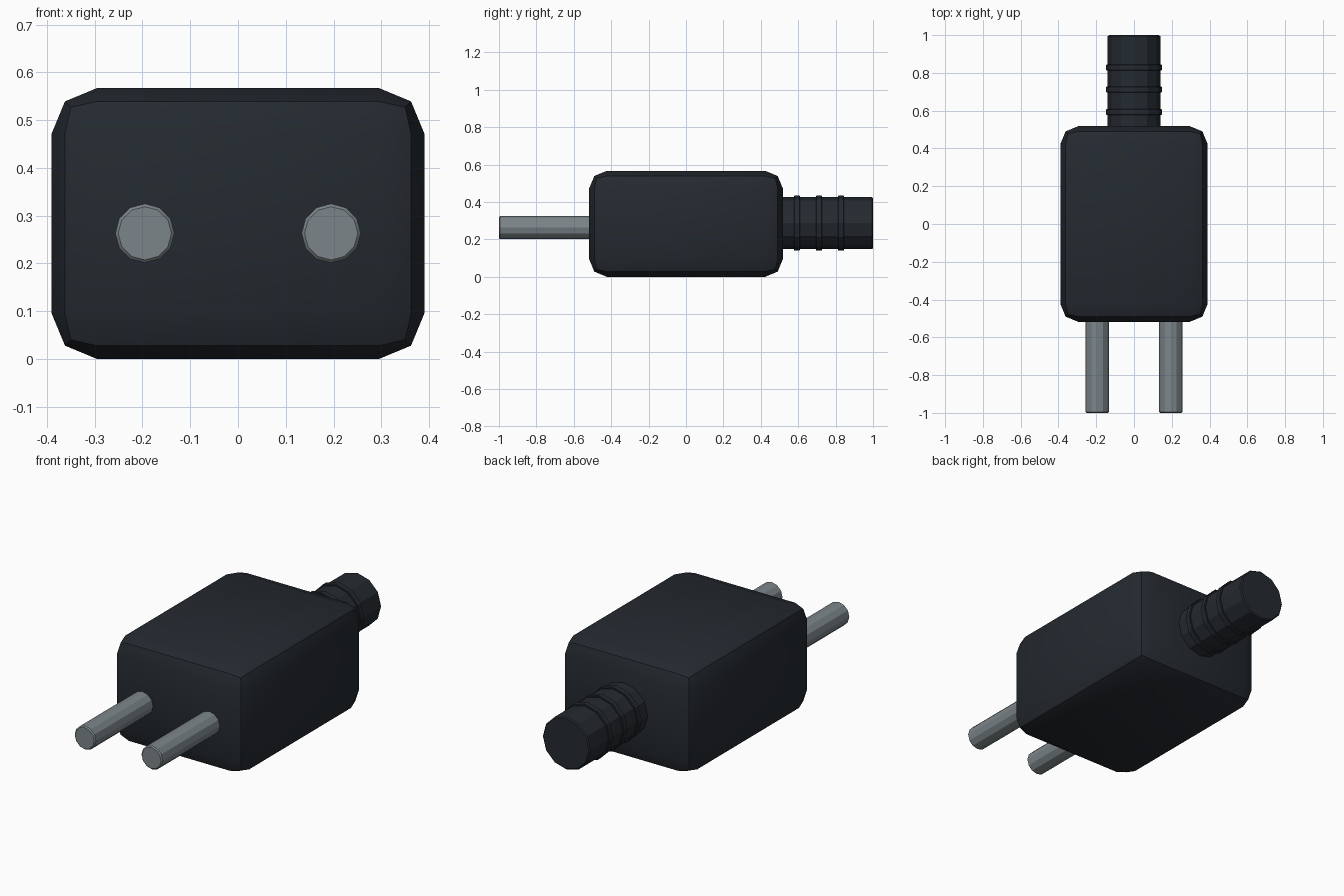
import bpy
from math import radians

if "Cube" in bpy.data.objects:
    bpy.data.objects.remove(bpy.data.objects["Cube"])


def material(name, color):
    m = bpy.data.materials.new(name)
    m.diffuse_color = color
    m.use_nodes = True
    m.node_tree.nodes["Principled BSDF"].inputs["Base Color"].default_value = m.diffuse_color
    return m


BLACK = material("dark_plastic", (0.018, 0.023, 0.030, 1))
METAL = material("grey_metal", (0.20, 0.235, 0.25, 1))


def finish(obj, name, mat, bevel, segments=1):
    """Name, colour, bevel and shade a part."""
    obj.name = name
    obj.data.materials.append(mat)
    bpy.ops.object.transform_apply(location=False, rotation=True, scale=True)
    mod = obj.modifiers.new("bevel", "BEVEL")
    mod.width = bevel
    mod.segments = segments
    mod.limit_method = 'ANGLE'
    mod.angle_limit = radians(40)
    bpy.ops.object.modifier_apply(modifier=mod.name)
    bpy.ops.object.shade_smooth_by_angle(angle=radians(29))
    return obj


def rod(name, x, z, y0, y1, radius, mat, bevel):
    """Twelve-sided cylinder running along y."""
    bpy.ops.mesh.primitive_cylinder_add(
        vertices=12, radius=radius, depth=y1 - y0,
        location=(x, (y0 + y1) / 2, z), rotation=(radians(90), 0, 0))
    return finish(bpy.context.object, name, mat, bevel)


# Plug housing
bpy.ops.mesh.primitive_cube_add(size=1, location=(0, 0, 0.2835))
body = bpy.context.object
body.scale = (0.78, 1.036, 0.567)
finish(body, "plug_body", BLACK, 0.095, 2)

# Contact pins
for side, x in (("left", -0.195), ("right", 0.195)):
    rod(side + "_pin", x, 0.263, -1.0, -0.45, 0.062, METAL, 0.006)

# Cable sleeve with three grip rings
rod("cable_sleeve", 0, 0.287, 0.45, 1.0, 0.139, BLACK, 0.006)
for i in range(3):
    y = 0.593 + i * 0.118
    rod(f"sleeve_ring_{i + 1}", 0, 0.287, y - 0.016, y + 0.016, 0.147, BLACK, 0.003)
